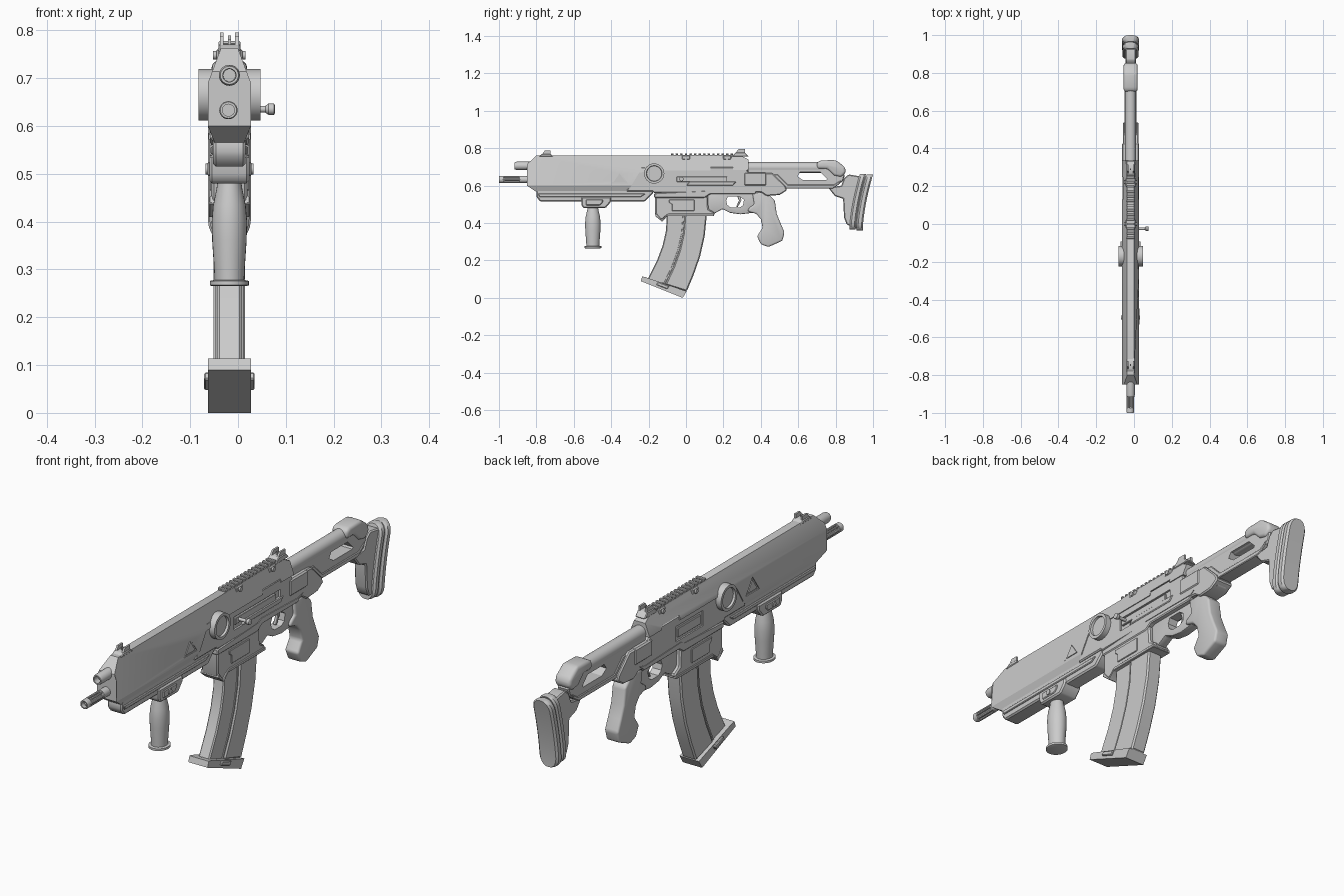
import bpy, bmesh, math
from mathutils import Vector

CX = -0.018  # centre plane of the rifle; the charging handle shifts the bounds


def finish(name, bm):
    bmesh.ops.recalc_face_normals(bm, faces=bm.faces)
    me = bpy.data.meshes.new(name)
    bm.to_mesh(me)
    bm.free()
    ob = bpy.data.objects.new(name, me)
    ob.location.x = CX
    bpy.context.collection.objects.link(ob)
    return ob


def prism(name, pts, h, bevel=0.0, seg=1, x=0.0, clips=()):
    """Side profile (y, z) extruded to x +- h, optionally clipped by planes and bevelled."""
    bm = bmesh.new()
    a = [bm.verts.new((x - h, y, z)) for y, z in pts]
    b = [bm.verts.new((x + h, y, z)) for y, z in pts]
    bm.faces.new(a)
    bm.faces.new(b[::-1])
    n = len(pts)
    for i in range(n):
        j = (i + 1) % n
        bm.faces.new((a[i], b[i], b[j], a[j]))
    for co, no in clips:
        bmesh.ops.bisect_plane(bm, geom=bm.verts[:] + bm.edges[:] + bm.faces[:],
                               plane_co=co, plane_no=no, clear_outer=True)
        bmesh.ops.holes_fill(bm, edges=[e for e in bm.edges if e.is_boundary], sides=0)
    bmesh.ops.recalc_face_normals(bm, faces=bm.faces)
    if bevel:
        bm.normal_update()
        es = [e for e in bm.edges if len(e.link_faces) == 2 and e.calc_face_angle(0) > math.radians(32)]
        bmesh.ops.bevel(bm, geom=es, offset=bevel, segments=seg, profile=0.5,
                        affect='EDGES', clamp_overlap=True)
    return finish(name, bm)


def box(name, y0, y1, z0, z1, h, bevel=0.0, x=0.0):
    return prism(name, [(y0, z0), (y1, z0), (y1, z1), (y0, z1)], h, bevel, 1, x)


def loft(name, rings):
    bm = bmesh.new()
    vs = [[bm.verts.new(p) for p in r] for r in rings]
    n = len(vs[0])
    for r, s in zip(vs, vs[1:]):
        for i in range(n):
            j = (i + 1) % n
            bm.faces.new((r[i], r[j], s[j], s[i]))
    bm.faces.new(vs[0])
    bm.faces.new(vs[-1][::-1])
    return finish(name, bm)


def lathe(name, profile, centre, axis, n=24):
    """Profile of (radius, distance along axis) turned around an axis."""
    d = Vector({'X': (1, 0, 0), 'Y': (0, 1, 0), 'Z': (0, 0, 1)}[axis])
    u = Vector((d.y, d.z, d.x))
    v = d.cross(u)
    c = Vector(centre)
    ang = [2 * math.pi * i / n for i in range(n)]
    return loft(name, [[c + d * t + (u * math.cos(a) + v * math.sin(a)) * r for a in ang]
                       for r, t in profile])


def cut(ob, cutter):
    m = ob.modifiers.new("cut", 'BOOLEAN')
    m.operation, m.solver, m.object = 'DIFFERENCE', 'EXACT', cutter
    bpy.context.view_layer.objects.active = ob
    bpy.ops.object.modifier_apply(modifier=m.name)
    bpy.data.objects.remove(cutter)


# Upper shell: handguard and top cover with sloped shoulders
planes = []
for s in (1, -1):
    planes += [((s * .045, 0, .69), (s * .072, 0, .027)), ((s * .045, 0, .60), (s * .045, 0, -.018))]
shell = prism("upper_shell", [(-.85, .714), (-.80, .762), (.29, .762), (.335, .74), (.335, .685),
              (.25, .685), (.25, .70), (.13, .70), (.13, .68), (-.17, .68), (-.25, .67),
              (-.31, .57), (-.33, .556), (-.785, .556), (-.85, .60)], .045, clips=planes)
for s in (1, -1):
    cut(shell, prism("triangle_cutter", [(-.40, .612), (-.31, .612), (-.355, .678)], .005, x=s * .046))
    prism("triangle_inset", [(-.387, .619), (-.323, .619), (-.355, .666)], .002, x=s * .0425)

# Lower handguard and foregrip mount
prism("lower_handguard", [(-.80, .57), (-.80, .54), (-.78, .515), (-.22, .515), (-.175, .56), (-.175, .60), (-.78, .60)], .034, .006)
prism("handguard_strip", [(-.79, .558), (-.785, .54), (-.24, .54), (-.215, .558)], .039, .003)
prism("foregrip_mount", [(-.56, .54), (-.56, .50), (-.55, .48), (-.43, .48), (-.40, .515), (-.40, .54)], .042, .006)
prism("mount_plate", [(-.535, .525), (-.535, .495), (-.46, .495), (-.445, .51), (-.445, .525)], .046, .003)
lathe("mount_pin", [(.011, -.05), (.011, .05)], (0, -.495, .51), 'X', 16)
fg = lathe("foregrip", [(.024, .49), (.027, .468), (.034, .435), (.037, .40), (.036, .36), (.032, .30),
           (.031, .278), (.041, .276), (.041, .267), (.036, .265)], (0, 0, 0), 'Z', 28)
fg.scale.y = 1.12
fg.location.y = -.498

# Receiver with ejection slot on the right and recessed panel on the left
rec = prism("receiver", [(-.32, .57), (-.24, .70), (.32, .70), (.335, .668), (.46, .668), (.53, .60),
            (.54, .575), (.50, .55), (.43, .545), (.40, .565), (-.17, .56), (-.18, .57)], .041, .005)
cut(rec, box("slot_cutter", -.06, .25, .60, .655, .012, x=.045))
cut(rec, box("panel_cutter", -.03, .15, .595, .66, .008, x=-.043))
box("bolt_carrier", -.05, .22, .62, .648, .007, .002, x=.035)
prism("ejection_cover", [(.0, .60), (.25, .60), (.27, .622), (.02, .622)], .008, .003, x=.037)
box("left_panel", -.015, .135, .608, .647, .004, .002, x=-.037)
prism("receiver_side_rail", [(.12, .583), (.36, .575), (.40, .585), (.38, .572), (.10, .572)], .044)
box("receiver_rear_block", .31, .43, .60, .67, .045, .006)
lathe("charging_handle", [(.007, .02), (.007, .075), (.012, .082), (.012, .093), (.009, .095)],
      (0, -.025, .635), 'X', 16)
lathe("receiver_pivot_disc", [(.040, -.056), (.042, -.065), (.054, -.065), (.054, .065), (.042, .065),
      (.040, .056)], (0, -.17, .665), 'X', 40)

# Barrel and slotted muzzle
lathe("gas_tube", [(.022, .05), (.022, -.055), (.019, -.066), (.014, -.066), (.013, -.04)], (0, -.85, .706), 'Y')
lathe("barrel", [(.019, .06), (.019, -.04), (.011, -.045), (.011, -.12)], (-.002, -.85, .633), 'Y')
lathe("muzzle_ring", [(.0125, .025), (.019, .025), (.019, .003), (.017, 0), (.0125, 0), (.0125, .02)],
      (-.002, -1, .633), 'Y')
for i in range(6):
    a = math.pi * i / 3
    lathe("muzzle_bar", [(.005, -.982), (.005, -.885)],
          (-.002 + .0145 * math.cos(a), 0, .633 + .0145 * math.sin(a)), 'Y', 8)

# Top rail, clamp screws and sights
box("top_rail", -.08, .30, .75, .765, .019)
for i in range(16):
    y = -.08 + i * .0245
    box("rail_tooth", y, y + .013, .764, .773, .021, .002)
for y in (0, .22):
    box("rail_clamp", y - .022, y + .022, .738, .762, .027, .004)
    lathe("clamp_screw", [(.009, -.034), (.009, .034)], (0, y, .748), 'X', 12)


def sight(name, y0, y1, z0, z1):
    prism(name + "_base", [(y0 - .02, z0), (y1 + .02, z0), (y1, z1 - .017), (y0, z1 - .017)], .023, .003)
    for s in (1, -1):
        prism(name + "_ear", [(y0, z1 - .02), (y1, z1 - .02), (y1, z1), (y0 + .015, z1)], .004, x=s * .016)
    box(name + "_post", (y0 + y1) / 2 - .005, (y0 + y1) / 2 + .005, z1 - .02, z1 - .006, .003)


sight("rear_sight", .265, .315, .755, .795)
sight("front_sight", -.77, -.725, .755, .787)

# Magazine well with framed side panels
prism("magazine_well", [(-.165, .565), (-.165, .44), (-.13, .415), (-.10, .44), (.15, .44), (.155, .455),
      (.12, .475), (.115, .57)], .038, .006)
prism("well_collar", [(-.17, .56), (-.17, .535), (.10, .535), (.13, .555), (.37, .555), (.38, .575), (.12, .575)], .042, .004)
prism("well_lip", [(-.16, .455), (-.13, .418), (-.095, .45), (.15, .45), (.15, .437), (-.10, .437),
      (-.128, .408), (-.165, .438)], .043, .002)
for s in (1, -1):
    prism("well_panel", [(-.09, .525), (.045, .525), (.045, .465), (-.075, .465), (-.075, .50), (-.09, .51)],
          .003, .002, x=s * .039)

# Curved magazine: narrow front spine, wider rear body, ribs and base plate
front = [(-.102, .46), (-.107, .36), (-.125, .28), (-.155, .20), (-.205, .10)]
rear = [(.113, .46), (.10, .33), (.075, .22), (.04, .12), (.004, .035)]


def strip(t0, t1):
    mix = lambda t: [(f[0] + (r[0] - f[0]) * t, f[1] + (r[1] - f[1]) * t) for f, r in zip(front, rear)]
    return mix(t0) + mix(t1)[::-1]


prism("magazine_front", strip(0, .5), .026, .005)
prism("magazine_rear", strip(.45, 1), .033, .006)
prism("magazine_rib", strip(.40, .44), .029, .001)
prism("magazine_base", [(-.242, .09), (-.234, .114), (-.22, .112), (.004, .035), (-.018, 0)], .045, 0)
prism("base_latch", [(-.16, .07), (-.15, .085), (-.09, .063), (-.10, .047)], .053, .003)

# Trigger guard, trigger and pistol grip
guard = prism("trigger_guard", [(.11, .57), (.40, .57), (.41, .50), (.36, .455), (.29, .447), (.235, .455),
              (.195, .475), (.15, .45), (.11, .45)], .021, .006, 2)
cut(guard, prism("guard_cutter", [(.215, .52), (.225, .543), (.285, .543), (.31, .525), (.305, .495), (.285, .482),
                 (.24, .482), (.22, .497)], .1))
prism("trigger", [(.268, .56), (.283, .52), (.268, .487), (.276, .485), (.296, .52), (.292, .56)], .007, .002)
prism("pistol_grip", [(.355, .56), (.43, .565), (.475, .52), (.485, .45), (.505, .40), (.527, .35), (.515, .305),
      (.44, .272), (.40, .287), (.38, .33), (.41, .375), (.40, .42), (.375, .45), (.33, .462), (.335, .48), (.365, .50)],
      .032, .017, 3)

# Stock: buffer tube, skeleton frame and cheek rest
lathe("stock_tube", [(.029, .30), (.029, .74)], (0, 0, .697), 'Y', 28)
frame = prism("stock_frame", [(.33, .70), (.74, .70), (.85, .66), (.84, .625), (.79, .588), (.54, .588), (.52, .56),
              (.46, .548), (.40, .57), (.33, .58)], .027, .005)
cut(frame, prism("opening_cutter", [(.595, .65), (.61, .672), (.72, .672), (.755, .637), (.75, .63), (.625, .63)], .1))
prism("stock_side_plate", [(.43, .66), (.49, .66), (.545, .605), (.79, .605), (.83, .63), (.82, .608), (.785, .585),
      (.53, .585), (.47, .64)], .031, .003)
prism("cheek_rest", [(.70, .727), (.725, .735), (.80, .737), (.85, .70), (.855, .67), (.83, .645), (.79, .655),
      (.755, .69), (.70, .69)], .037, .014, 3)

# Butt: support arm and two curved rounded pads
prism("butt_support", [(.76, .59), (.83, .60), (.845, .64), (.87, .66), (.93, .65), (.92, .38), (.86, .39),
      (.845, .43), (.84, .53), (.795, .545)], .028, .005)


def pad(name, y_off, thick, z0, z1, w):
    rings = []
    n = 20
    for i in range(n + 1):
        c = math.cos(math.pi * i / n)
        z = (z0 + z1) / 2 - (z1 - z0) / 2 * c
        e = min(z - z0, z1 - z) / w
        hw = w * (.3 + .7 * math.sqrt(max(0, 1 - (1 - min(e, 1)) ** 2)))
        t = (z - .36) / .30
        yb = .945 + .055 * max(t, 0) ** 1.6 + y_off
        b = .008
        rings.append([(-hw + b, yb, z), (hw - b, yb, z), (hw, yb - b, z), (hw, yb - thick + b, z),
                      (hw - b, yb - thick, z), (-hw + b, yb - thick, z), (-hw, yb - thick + b, z), (-hw, yb - b, z)])
    loft(name, rings)


pad("butt_pad", 0, .034, .36, .66, .045)
pad("butt_pad_gap", -.03, .012, .37, .65, .036)
pad("butt_backing", -.038, .033, .365, .663, .042)

# Smooth shading with sharp edges kept
bpy.ops.object.select_all(action='SELECT')
bpy.context.view_layer.objects.active = shell
bpy.ops.object.shade_smooth_by_angle(angle=math.radians(33))
